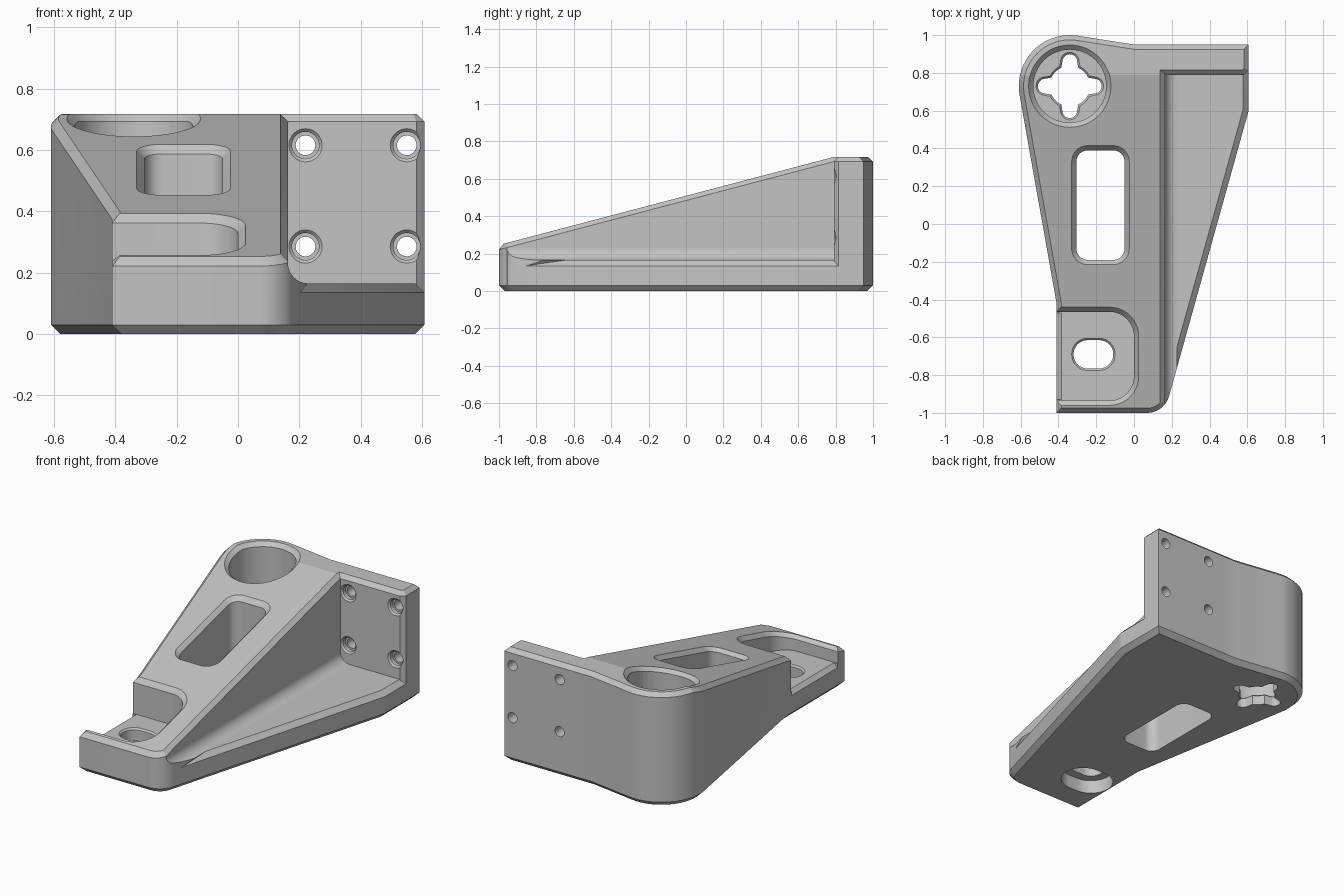
import bpy, bmesh
from math import sin, cos, radians
from mathutils import Vector

if "Cube" in bpy.data.objects:
    bpy.data.objects.remove(bpy.data.objects["Cube"])

grey = bpy.data.materials.new("plain grey")
grey.use_nodes = True
grey.diffuse_color = (0.55, 0.55, 0.55, 1)
grey.node_tree.nodes["Principled BSDF"].inputs["Base Color"].default_value = grey.diffuse_color

CH, EDGE = 0.03, 0.025       # bottom and top chamfers
TOP, RIDGE = 0.717, 0.79     # flat top height, where the ramp ends
WALL, SIDE = 0.163, 0.607    # right faces of the body and the plate
FLOOR = 0.165                # top of the flange and pocket floor


def slope(offset=0.0):
    """Height of the ramped top, flat behind the ridge."""
    return lambda y: min(TOP, TOP - (RIDGE - y) * 0.263) + offset


def arc(cx, cy, r, a0, a1, n):
    angles = [radians(a0 + (a1 - a0) * i / n) for i in range(n + 1)]
    return [(cx + r * cos(a), cy + r * sin(a)) for a in angles]


def circle(cx, cy, r, n=48):
    return arc(cx, cy, r, 0, 360, n)[:-1]


def rounded_rect(x0, x1, y0, y1, r, n=10):
    return (arc(x1 - r, y0 + r, r, -90, 0, n) + arc(x1 - r, y1 - r, r, 0, 90, n)
            + arc(x0 + r, y1 - r, r, 90, 180, n) + arc(x0 + r, y0 + r, r, 180, 270, n))


def inset(points, d):
    """Move a counter-clockwise outline inwards by d."""
    result = []
    for i, p in enumerate(points):
        a, b, c = Vector(points[i - 1]), Vector(p), Vector(points[(i + 1) % len(points)])
        e1, e2 = (b - a).normalized(), (c - b).normalized()
        n1, n2 = Vector((-e1.y, e1.x)), Vector((-e2.y, e2.x))
        result.append(b + (n1 + n2) * (d / (1 + n1.dot(n2))))
    return result


def finish(name, bm):
    bmesh.ops.recalc_face_normals(bm, faces=bm.faces[:])
    mesh = bpy.data.meshes.new(name)
    bm.to_mesh(mesh)
    bm.free()
    mesh.materials.append(grey)
    obj = bpy.data.objects.new(name, mesh)
    bpy.context.collection.objects.link(obj)
    return obj


def loft(name, points, layers, split=None):
    """Stack insets of one outline; each layer is (inset, height)."""
    bm = bmesh.new()
    rings = []
    for d, z in layers:
        rings.append([bm.verts.new((p[0], p[1], z(p[1]) if callable(z) else z))
                      for p in inset(points, d)])
    n = len(points)
    for lo, hi in zip(rings, rings[1:]):
        for i in range(n):
            j = (i + 1) % n
            bm.faces.new((lo[i], lo[j], hi[j], hi[i]))
    bm.faces.new(rings[0][::-1])
    cap = bm.faces.new(rings[-1])
    if split:
        bmesh.utils.face_split(cap, rings[-1][split[0]], rings[-1][split[1]])
    return finish(name, bm)


def bar(name, profile, y0, y1):
    """Extrude an x-z profile along y."""
    bm = bmesh.new()
    face = bm.faces.new([bm.verts.new((x, y0, z)) for x, z in profile])
    moved = bmesh.ops.extrude_face_region(bm, geom=[face])["geom"]
    bmesh.ops.translate(bm, vec=(0, y1 - y0, 0),
                        verts=[v for v in moved if isinstance(v, bmesh.types.BMVert)])
    # the start cap is needed again to keep the bar closed
    bmesh.ops.holes_fill(bm, edges=[e for e in bm.edges if e.is_boundary])
    return finish(name, bm)


def combine(obj, tool, operation="DIFFERENCE"):
    tool.hide_render = True
    mod = obj.modifiers.new("cut", "BOOLEAN")
    mod.operation, mod.solver, mod.object = operation, "EXACT", tool
    bpy.context.view_layer.update()
    bpy.context.view_layer.objects.active = obj
    bpy.ops.object.modifier_apply(modifier=mod.name)
    bpy.data.objects.remove(tool)


def cut_through(obj, points, floor):
    """Cut a straight opening, then ease its rim along the ramped top."""
    combine(obj, loft("opening_cutter", points, [(0, floor), (0, 1)]))
    combine(obj, loft("rim_cutter", points, [(EDGE, slope(-2 * EDGE)), (-2 * EDGE, slope(EDGE))]))


# Ramped main body with a round boss at the back
BX, BY, BR = -0.34, 0.73, 0.27
front_arc = arc(0.07, -0.88, 0.12, -90, -39.2, 6)
boss_back = arc(BX, BY, BR, 81, 167.2, 14)
boss_side = arc(BX, BY, BR, 167.2, 190, 4)[1:]
outline = ([(-0.41, -1)] + front_arc + [(WALL, RIDGE), (WALL, 0.95), (0, 0.95)]
           + boss_back + boss_side + [(-0.41, -0.42)])
right_ridge = 1 + len(front_arc)
left_ridge = right_ridge + 2 + len(boss_back)
body = loft("main_body", outline,
            [(CH, 0), (0, CH), (0, slope(-EDGE)), (EDGE, slope())], (right_ridge, left_ridge))

# Front pocket, open on one side, with an eased floor edge
cut_through(body, rounded_rect(-0.6, 0.0, -0.935, -0.465, 0.13), FLOOR)
combine(body, bar("floor_edge_cutter", [(-0.45, FLOOR - 0.065), (-0.365, FLOOR + 0.02),
                                        (-0.45, FLOOR + 0.02)], -0.93, -0.47))

# Slot in the pocket floor, widened from below
slot = rounded_rect(-0.32, -0.11, -0.765, -0.615, 0.074)
combine(body, loft("slot_cutter", slot, [(0, -0.1), (0, FLOOR - 0.01), (-0.02, FLOOR + 0.01)]))
combine(body, loft("slot_recess_cutter", slot, [(-0.055, -0.1), (-0.055, 0.085)]))

# Window through the ramp
cut_through(body, rounded_rect(-0.305, -0.05, -0.19, 0.39, 0.06), -0.1)

# Round bore with a cross-shaped hole in its floor
BORE = 0.07
cut_through(body, circle(BX, BY, 0.193), BORE)
cross = []
for turn in range(0, 360, 90):
    a = radians(turn)
    cross += arc(BX + 0.13 * cos(a), BY + 0.13 * sin(a), 0.039, turn - 90, turn + 90, 10)
    cross += arc(BX, BY, 0.107, turn + 25, turn + 65, 5)
combine(body, loft("cross_cutter", cross, [(0, -0.1), (0, BORE - 0.01), (-0.02, BORE + 0.01)]))

# Low side flange
foot = ([(0.05, -1)] + arc(0.07, -0.88, 0.12, -90, -15.5, 9)
        + [(SIDE, 0.6), (SIDE, 0.9), (0.05, 0.9)])
flange = loft("side_flange", foot, [(CH, 0), (0, CH), (0, FLOOR - CH), (CH, FLOOR)])

# Concave fillet between wall and flange, trimmed to the flange outline
R = 0.065
fillet = bar("wall_fillet", [(WALL - 0.01, 0.13), (WALL + R - 0.03, 0.13)]
             + arc(WALL + R, FLOOR + R, R, 270, 180, 10) + [(WALL - 0.01, FLOOR + R)],
             -0.97, RIDGE + 0.005)
combine(fillet, loft("foot_trimmer", foot, [(0, 0), (0, 0.5)]), "INTERSECT")

# Upright mounting plate with four countersunk holes
plate = loft("mounting_plate",
             [(0.1, RIDGE), (SIDE - EDGE, RIDGE), (SIDE, RIDGE + EDGE), (SIDE, 0.95), (0.1, 0.95)],
             [(CH, 0), (0, CH), (0, TOP - EDGE), (EDGE, TOP)])
for x in (0.22, 0.55):
    for z in (0.285, 0.615):
        hole = loft("screw_hole_cutter", circle(x, z, 0.032, 36),
                    [(0, -1), (0, -0.825), (-0.012, -0.825), (-0.012, -0.8), (-0.032, -0.78)])
        hole.rotation_euler.x = radians(90)
        combine(plate, hole)

# Smooth curved walls, keep the chamfers crisp
for part in (body, flange, fillet, plate):
    part.data.shade_smooth()
    part.data.set_sharp_from_angle(angle=radians(12))
